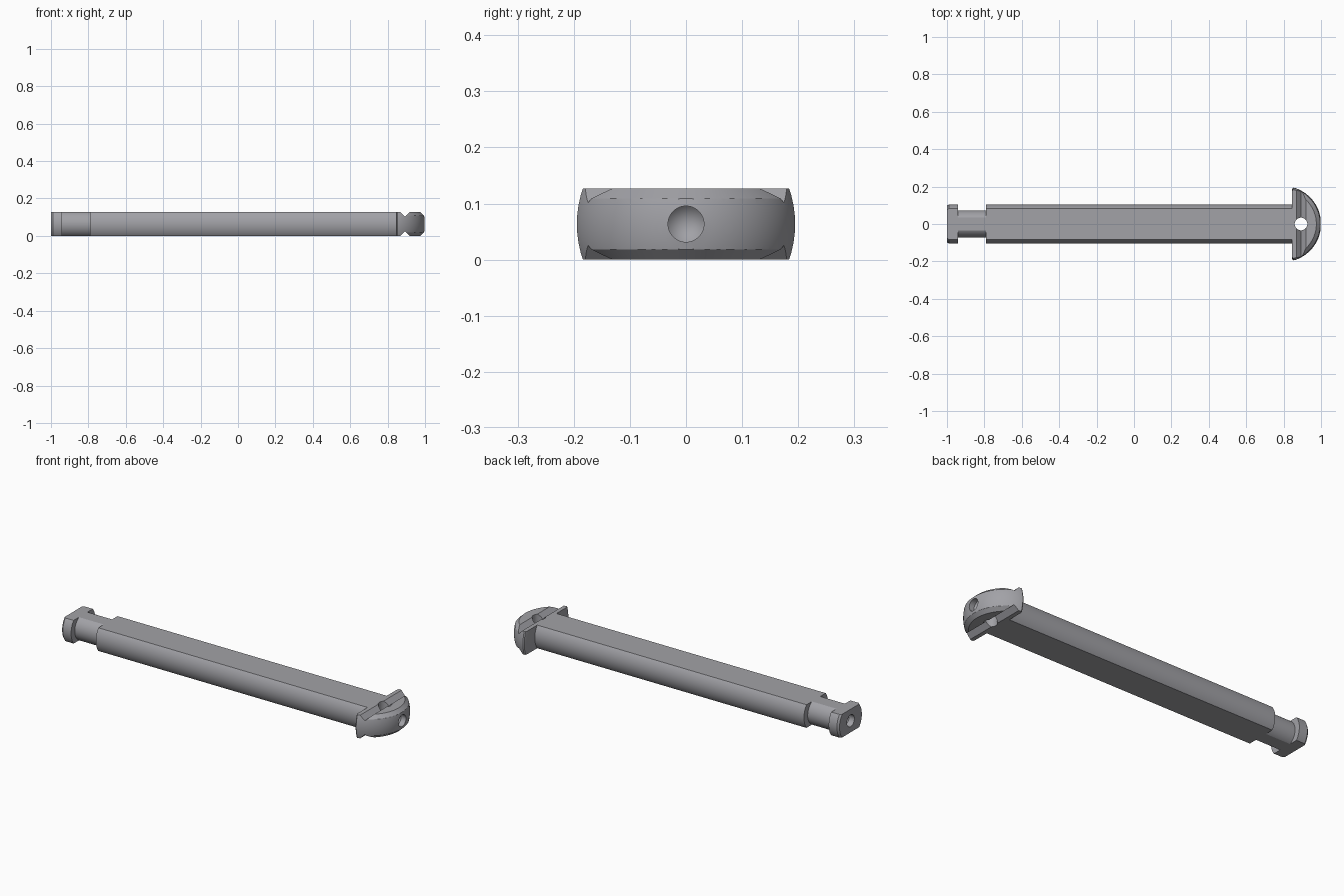
import bpy, bmesh, math
from mathutils import Vector, Matrix

if "Cube" in bpy.data.objects:
    bpy.data.objects.remove(bpy.data.objects["Cube"])

H = 0.127          # thickness between the flats
MID = H / 2        # height of the long axis
CX, R = .797, .203  # centre and radius of the domed head


def lathe(name, pts, centre, axis, start=0.0, sweep=2 * math.pi, steps=72):
    """Spin an outline of 3D points around an axis into a solid."""
    bm = bmesh.new()
    full = sweep > 6.28
    rot = Matrix.Rotation(start, 3, axis)
    c = Vector(centre)
    vs = [bm.verts.new(c + rot @ (Vector(p) - c)) for p in pts]
    if full:
        geom = vs + [bm.edges.new(e) for e in zip(vs, vs[1:])]
    else:
        geom = vs + [bm.faces.new(vs)]
        geom += list(bm.edges)
    bmesh.ops.spin(bm, geom=geom, cent=c, axis=axis, angle=sweep, steps=steps)
    bmesh.ops.remove_doubles(bm, verts=bm.verts[:], dist=1e-5)
    bmesh.ops.recalc_face_normals(bm, faces=bm.faces[:])
    me = bpy.data.meshes.new(name)
    bm.to_mesh(me)
    bm.free()
    ob = bpy.data.objects.new(name, me)
    bpy.context.collection.objects.link(ob)
    return ob


def box(name, loc, size, rot=(0, 0, 0)):
    bpy.ops.mesh.primitive_cube_add(size=1, location=loc, rotation=rot)
    ob = bpy.context.object
    ob.name = name
    ob.scale = size
    return ob


def apply_boolean(target, cutter, op='DIFFERENCE'):
    cutter.hide_render = True
    bpy.context.view_layer.objects.active = target
    mod = target.modifiers.new("cut", 'BOOLEAN')
    mod.operation, mod.solver, mod.object = op, 'EXACT', cutter
    bpy.ops.object.modifier_apply(modifier=mod.name)
    bpy.data.objects.remove(cutter)


X, Z = Vector((1, 0, 0)), Vector((0, 0, 1))

# Whole pin outline (x, radius): end collar, neck, shaft, domed head
outline = [(-1, 0), (-1, .097), (-.99, .105), (-.94, .105), (-.94, .073),
           (-.79, .073), (-.79, .105), (.845, .105), (.845, .184),
           (.848, .191), (.854, .1945)]
a0 = math.acos((.862 - CX) / R)
for i in range(17):
    a = a0 * (1 - i / 16)
    outline.append((CX + R * math.cos(a), R * math.sin(a)))
pin = lathe("headed_pin", [(x, 0, MID + r) for x, r in outline], (0, 0, MID), X)

# Flats on top and bottom
apply_boolean(pin, box("flat_slab", (0, 0, MID), (3, 1, H)), 'INTERSECT')

for s in (1, -1):
    # Two opposite corners of the end collar cut at 45 degrees
    d = s * (.105 + .2 * math.sqrt(.5)) / 2
    apply_boolean(pin, box("collar_cut", (-.99, d, MID + d), (.1, .2, .2 * math.sqrt(.5)),
                           (-math.pi / 4, 0, 0)))

    # Chamfer round the front rim of the head
    tri = [(CX + r, 0, MID + s * h) for r, h in
           ((.1726, .0685), (.205, .0385), (.23, .0385), (.23, .0685))]
    apply_boolean(pin, lathe("rim_chamfer", tri, (CX, 0, 0), Z,
                             -math.radians(61), math.radians(122), 48))

    # V groove across the head
    apply_boolean(pin, box("groove", (.893, 0, MID + s * MID), (.036, .6, .036),
                           (0, math.pi / 4, 0)))

# Cross hole through the head
bpy.ops.mesh.primitive_cylinder_add(vertices=48, radius=.034, depth=.4,
                                    location=(.893, 0, MID))
apply_boolean(pin, bpy.context.object)

# Drilled centre holes in both ends
for s in (1, -1):
    drill = [(s * x, 0, MID + r) for x, r in
             ((.935, 0), (.968, .032), (1.03, .032), (1.03, 0))]
    apply_boolean(pin, lathe("end_drill", drill, (0, 0, MID), X, steps=40))

# Dark steel grey
steel = bpy.data.materials.new("dark_steel")
steel.diffuse_color = (.36, .36, .385, 1)
steel.use_nodes = True
steel.node_tree.nodes["Principled BSDF"].inputs["Base Color"].default_value = steel.diffuse_color
pin.data.materials.clear()
pin.data.materials.append(steel)
for p in pin.data.polygons:
    p.material_index = 0

bpy.ops.object.select_all(action='DESELECT')
pin.select_set(True)
bpy.context.view_layer.objects.active = pin
bpy.ops.object.shade_smooth_by_angle(angle=math.radians(25))
